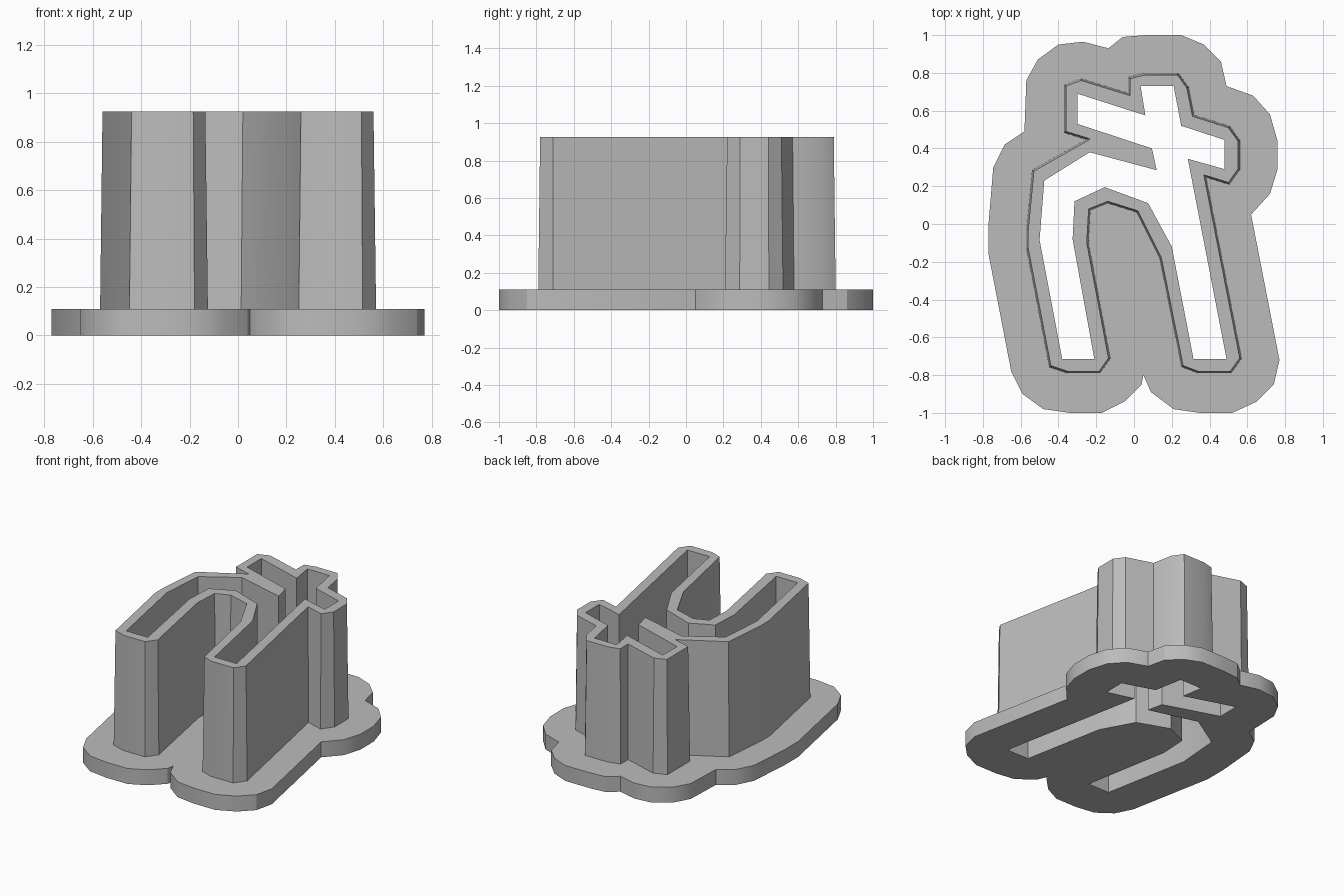
import bpy
import bmesh
import math
from mathutils import Vector
from mathutils.geometry import tessellate_polygon

cube = bpy.data.objects.get("Cube")
if cube:
    bpy.data.objects.remove(cube, do_unlink=True)

PLATE_TOP = 0.11
WALL_TOP = 0.925
DRAFT = 0.01

# Outlines in hundredths of a unit, all clockwise from the upper left
PLATE = [(-27, 96.5), (-13.5, 93), (-6, 99), (6, 100), (25, 100), (37, 95), (46, 86),
         (49, 73), (63, 68), (72, 58), (76, 44), (76, 29), (72, 16), (62, 5),
         (77, -72), (74, -85), (65, -94), (52, -100), (35, -100), (21, -98),
         (9, -89), (5, -80), (4, -85), (-5, -94), (-17, -100), (-34, -100),
         (-48, -98), (-59, -90), (-65, -78), (-77, -16), (-77, 0), (-74.5, 30),
         (-68.5, 42), (-58, 49), (-57, 76), (-51, 87), (-40, 95)]

WALL = [(-36, 73), (-28, 76), (-2, 68), (-2, 77), (6, 79), (23, 79), (28, 72),
        (31, 57), (50, 51), (55, 44), (55, 29), (50, 22), (37, 26), (56, -71),
        (51, -78), (34, -78), (26, -75), (14.5, -18), (2, 7), (-14, 12),
        (-24, 8), (-25, -10), (-13.5, -71), (-18.5, -78), (-35, -78), (-44, -75),
        (-56, -13), (-56, -3), (-53, 28), (-23, 45), (-36, 49)]

OPENING = [(-30, 69), (6, 57.5), (3.5, 73), (21, 73), (25, 52), (48, 44.5), (48, 29),
           (28.5, 34.5), (49, -71.5), (31.5, -71.5), (20, -12), (7.5, 11), (-15.5, 19.5),
           (-31.5, 12), (-32.5, -8), (-21, -71.5), (-38, -71.5), (-50, -8.5),
           (-47.5, 23), (-23.5, 38), (12, 28.5), (9.5, 40), (-30, 53)]


def outline(points):
    return [Vector(p) / 100 for p in points]


def grow(points, distance):
    """Push a clockwise outline outwards with mitred corners."""
    grown = []
    for i, point in enumerate(points):
        before = (point - points[i - 1]).normalized()
        after = (points[(i + 1) % len(points)] - point).normalized()
        first = Vector((-before.y, before.x))
        second = Vector((-after.y, after.x))
        grown.append(point + (first + second) * distance / (1 + first.dot(second)))
    return grown


def hollow_solid(name, outer_low, outer_high, inner, low, high, material):
    """Closed solid between an outer outline and an inner opening."""
    bm = bmesh.new()

    def ring(points, z):
        return [bm.verts.new((p.x, p.y, z)) for p in points]

    def band(lower, upper):
        for i in range(len(lower)):
            bm.faces.new((lower[i - 1], lower[i], upper[i], upper[i - 1]))

    def cap(outside, inside):
        corners = outside + inside
        loops = [[v.co for v in outside], [v.co for v in inside]]
        for triangle in tessellate_polygon(loops):
            bm.faces.new([corners[i] for i in triangle])

    out_low, out_high = ring(outer_low, low), ring(outer_high, high)
    in_low, in_high = ring(inner, low), ring(inner, high)
    band(out_low, out_high)
    band(in_low, in_high)
    cap(out_low, in_low)
    cap(out_high, in_high)
    bmesh.ops.recalc_face_normals(bm, faces=bm.faces)

    mesh = bpy.data.meshes.new(name)
    bm.to_mesh(mesh)
    bm.free()
    mesh.materials.append(material)
    obj = bpy.data.objects.new(name, mesh)
    bpy.context.collection.objects.link(obj)

    # Soft rounded corners, crisp rims
    bpy.ops.object.select_all(action='DESELECT')
    obj.select_set(True)
    bpy.context.view_layer.objects.active = obj
    bpy.ops.object.shade_smooth_by_angle(angle=math.radians(30))
    return obj


# Plain grey plastic
grey = bpy.data.materials.new("grey_plastic")
grey.use_nodes = True
colour = (0.5, 0.5, 0.5, 1)
grey.diffuse_color = colour
grey.node_tree.nodes["Principled BSDF"].inputs["Base Color"].default_value = colour

opening = outline(OPENING)
plate = outline(PLATE)
wall = outline(WALL)

# Flat base flange, and the slightly drafted cutting wall standing on it
hollow_solid("base_flange", plate, plate, opening, 0, PLATE_TOP, grey)
hollow_solid("cutting_wall", grow(wall, DRAFT), wall, opening, PLATE_TOP, WALL_TOP, grey)
